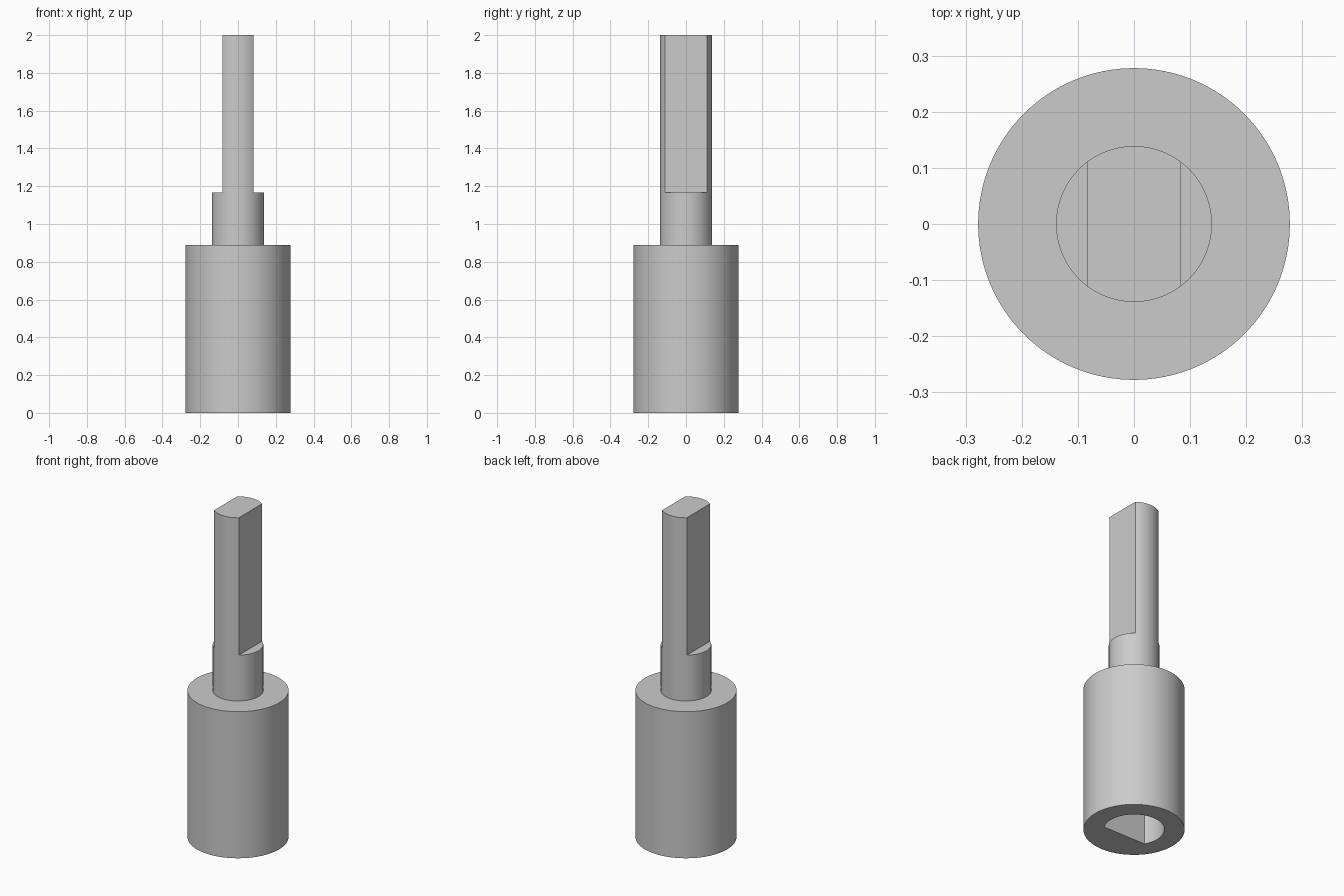
import bpy, bmesh
from math import cos, sin, pi, asin, radians

cube = bpy.data.objects.get("Cube")
if cube:
    bpy.data.objects.remove(cube, do_unlink=True)

UNIT = 1 / 18          # one design unit
SEGMENTS = 128

steel = bpy.data.materials.new("steel_grey")
steel.use_nodes = True
GREY = (0.6, 0.6, 0.6, 1)
steel.diffuse_color = GREY
steel.node_tree.nodes["Principled BSDF"].inputs["Base Color"].default_value = GREY


def arc(radius, start, end, count):
    """Points along an arc, both ends included."""
    angles = [start + (end - start) * i / (count - 1) for i in range(count)]
    return [(radius * cos(a), radius * sin(a)) for a in angles]


def circle(radius):
    return arc(radius, 0, 2 * pi, SEGMENTS + 1)[:-1]


def solid(name, rings):
    """Closed solid through a stack of (outline, height) rings."""
    bm = bmesh.new()
    loops = [[bm.verts.new((x * UNIT, y * UNIT, z * UNIT)) for x, y in outline]
             for outline, z in rings]
    n = len(loops[0])
    for low, high in zip(loops, loops[1:]):
        for i in range(n):
            j = (i + 1) % n
            bm.faces.new((low[i], low[j], high[j], high[i]))
    bm.faces.new(loops[0][::-1])
    bm.faces.new(loops[-1])
    bmesh.ops.recalc_face_normals(bm, faces=bm.faces)
    mesh = bpy.data.meshes.new(name)
    bm.to_mesh(mesh)
    bm.free()
    mesh.materials.append(steel)
    obj = bpy.data.objects.new(name, mesh)
    bpy.context.collection.objects.link(obj)
    return obj


def cut(target, cutter):
    """Subtract the cutter, then remove it."""
    cutter.hide_render = True
    mod = target.modifiers.new("cut", 'BOOLEAN')
    mod.operation = 'DIFFERENCE'
    mod.solver = 'EXACT'
    mod.object = cutter
    bpy.context.view_layer.objects.active = target
    bpy.ops.object.modifier_apply(modifier=mod.name)
    bpy.data.objects.remove(cutter, do_unlink=True)


# Stepped body: wide sleeve with a slim shaft on top
adapter = solid("shaft_adapter", [
    (circle(5), 0), (circle(5), 16), (circle(2.5), 16), (circle(2.5), 36)])

# Two parallel flats on the upper shaft
for side in (-1, 1):
    inner, outer = side * 1.5, side * 4
    block = [(inner, -4), (outer, -4), (outer, 4), (inner, 4)]
    cut(adapter, solid("flat_cutter", [(block, 21), (block, 38)]))

# D-shaped bore in the underside, with its flat towards the front
edge = asin(1.5 / 3)
bore = arc(3, -edge, pi + edge, SEGMENTS)
cut(adapter, solid("bore_cutter", [(bore, -1), (bore, 12)]))

# Smooth round walls, crisp edges
bpy.ops.object.select_all(action='DESELECT')
adapter.select_set(True)
bpy.context.view_layer.objects.active = adapter
bpy.ops.object.shade_smooth_by_angle(angle=radians(30))
